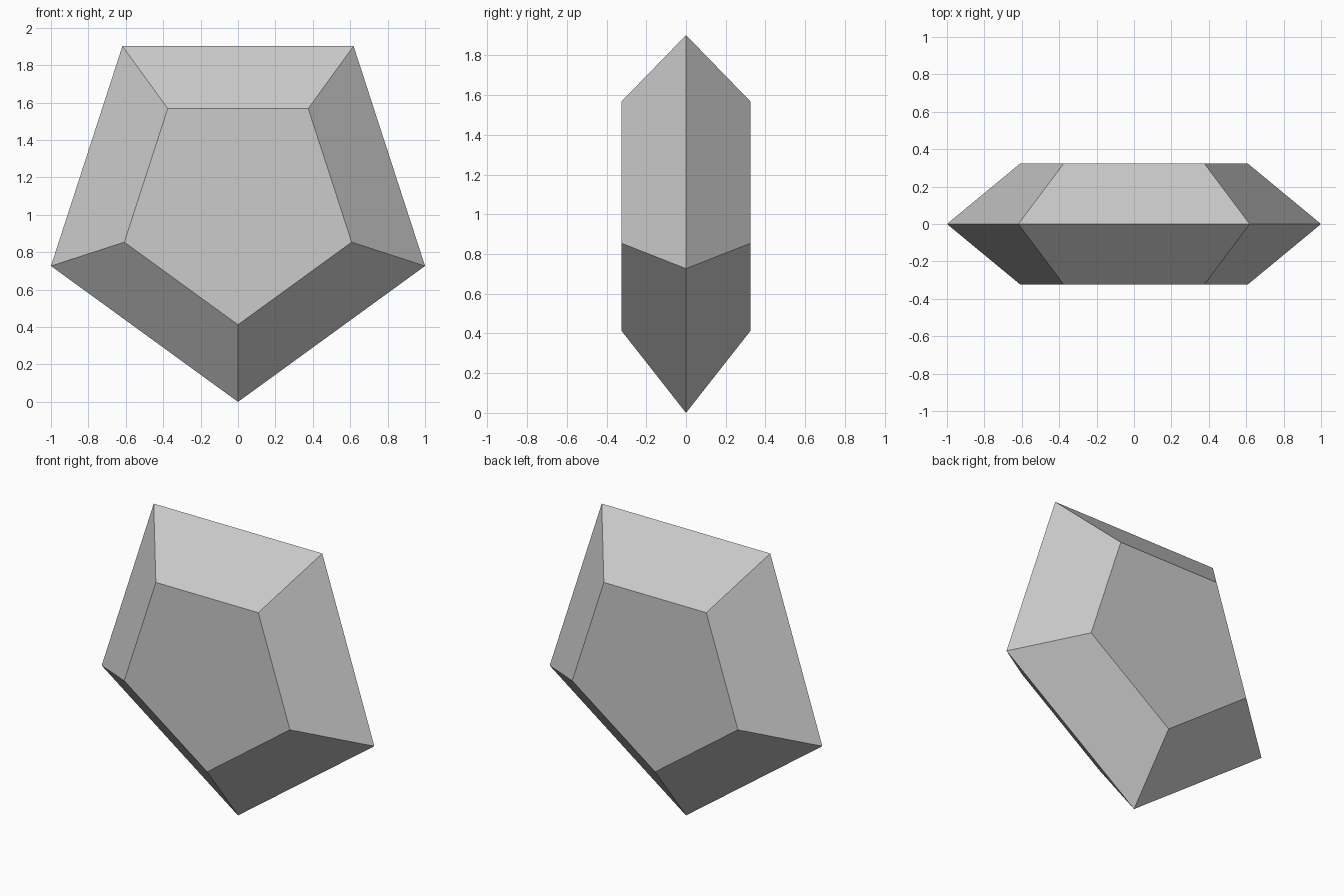
import bpy, bmesh
from math import sin, cos, tau

cube = bpy.data.objects.get("Cube")
if cube:
    bpy.data.objects.remove(cube, do_unlink=True)

# Single grey finish
grey = bpy.data.materials.new("light_grey")
grey.use_nodes = True
color = (0.6, 0.6, 0.6, 1)
grey.diffuse_color = color
grey.node_tree.nodes["Principled BSDF"].inputs["Base Color"].default_value = color

SIDES = 5
GIRDLE = 1 / sin(tau / SIDES)   # corner radius giving a width of 2
FACE = 0.639                    # corner radius of the flat front and back
HALF_DEPTH = 0.324

bm = bmesh.new()


def ring(radius, y):
    """Upright pentagon of vertices with one corner pointing down."""
    return [bm.verts.new((radius * sin(i * tau / SIDES), y,
                          GIRDLE - radius * cos(i * tau / SIDES)))
            for i in range(SIDES)]


# Front face, sharp girdle and back face, joined by sloping facets
rings = [ring(FACE, -HALF_DEPTH), ring(GIRDLE, 0), ring(FACE, HALF_DEPTH)]
for a, b in zip(rings, rings[1:]):
    for i in range(SIDES):
        j = (i + 1) % SIDES
        bm.faces.new((a[i], a[j], b[j], b[i]))
bm.faces.new(rings[0])
bm.faces.new(rings[-1])
bmesh.ops.recalc_face_normals(bm, faces=bm.faces)

mesh = bpy.data.meshes.new("pentagonal_gem")
bm.to_mesh(mesh)
bm.free()
mesh.materials.append(grey)
gem = bpy.data.objects.new("pentagonal_gem", mesh)
bpy.context.collection.objects.link(gem)
